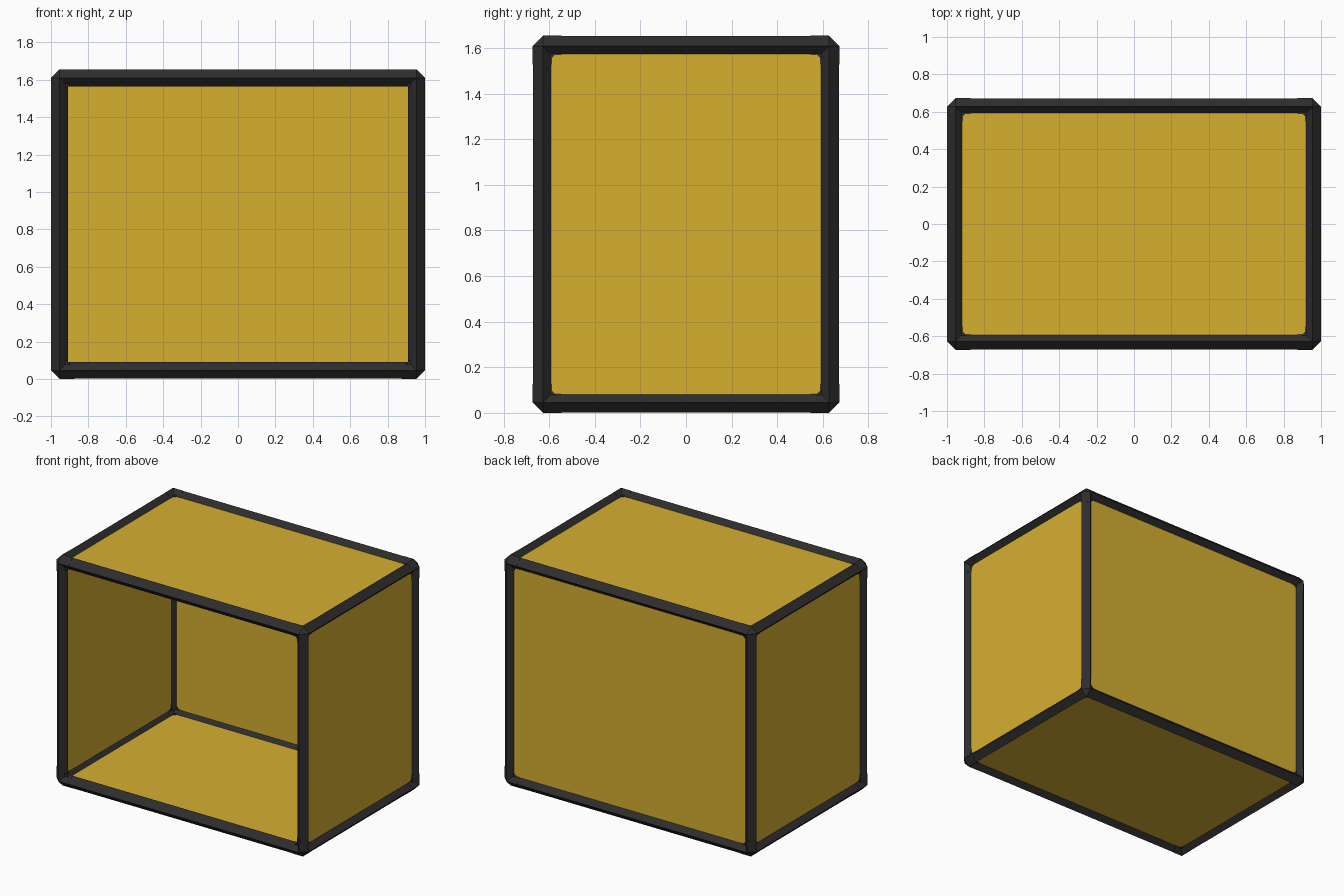
import bpy, bmesh
from itertools import product
from mathutils import Vector

default = bpy.data.objects.get("Cube")
if default:
    bpy.data.objects.remove(default)

SIZE = Vector((2.0, 1.346, 1.655))
MID = Vector((0, 0, SIZE.z / 2))
CORNER_R = 0.046      # half diagonal of the corner sleeves
BAR_R = 0.0445        # half diagonal of the bars
SLEEVE = 0.08         # sleeve reach from the corner centre
HALF = SIZE / 2 - Vector((CORNER_R,) * 3)
AXES = [Vector((1, 0, 0)), Vector((0, 1, 0)), Vector((0, 0, 1))]


def material(name, colour):
    mat = bpy.data.materials.new(name)
    mat.use_nodes = True
    mat.diffuse_color = colour
    bsdf = mat.node_tree.nodes["Principled BSDF"]
    bsdf.inputs["Base Color"].default_value = colour
    bsdf.inputs["Roughness"].default_value = 0.6
    return mat


BLACK = material("charcoal plastic", (0.027, 0.027, 0.028, 1))
YELLOW = material("mustard panel", (0.67, 0.43, 0.03, 1))


def add_hull(bm, points):
    verts = [bm.verts.new(p) for p in points]
    bmesh.ops.convex_hull(bm, input=verts)


def finish(bm, name, mat):
    bmesh.ops.dissolve_limit(bm, angle_limit=0.01, verts=bm.verts, edges=bm.edges)
    bmesh.ops.recalc_face_normals(bm, faces=bm.faces)
    mesh = bpy.data.meshes.new(name)
    bm.to_mesh(mesh)
    bm.free()
    mesh.materials.append(mat)
    obj = bpy.data.objects.new(name, mesh)
    bpy.context.collection.objects.link(obj)


def diamond(centre, axis, r):
    u, v = AXES[(axis + 1) % 3], AXES[(axis + 2) % 3]
    return [centre + d * r for d in (u, v, -u, -v)]


# Twelve diamond-section edge bars
for axis, name in enumerate(("width_bar", "depth_bar", "upright_bar")):
    for s, t in product((-1, 1), repeat=2):
        centre = MID.copy()
        centre[(axis + 1) % 3] += s * HALF[(axis + 1) % 3]
        centre[(axis + 2) % 3] += t * HALF[(axis + 2) % 3]
        reach = AXES[axis] * (HALF[axis] - SLEEVE + 0.01)
        bm = bmesh.new()
        add_hull(bm, diamond(centre - reach, axis, BAR_R) + diamond(centre + reach, axis, BAR_R))
        finish(bm, name, BLACK)

# Eight three-way corner joints: pointed sleeves and small fillet webs
for signs in product((-1, 1), repeat=3):
    c = MID + Vector(s * h for s, h in zip(signs, HALF))
    arms = [a * -s for a, s in zip(AXES, signs)]
    bm = bmesh.new()
    for i, arm in enumerate(arms):
        add_hull(bm, diamond(c, i, CORNER_R) + diamond(c + arm * SLEEVE, i, CORNER_R)
                 + [c - arm * CORNER_R])
        a, b = arms[(i + 1) % 3], arms[(i + 2) % 3]
        add_hull(bm, [p + arm * t for p in (c, c + a * 0.09, c + b * 0.09)
                      for t in (-0.014, 0.014)])
    finish(bm, "corner_joint", BLACK)

# Five thin panels; the front stays open
for name, axis, side in (("left_panel", 0, 1), ("right_panel", 0, -1), ("back_panel", 1, 1),
                         ("top_panel", 2, 1), ("bottom_panel", 2, -1)):
    centre = MID + AXES[axis] * HALF[axis] * side
    half = HALF.copy()
    half[axis] = 0.01
    bm = bmesh.new()
    add_hull(bm, [centre + Vector(s * h for s, h in zip(signs, half))
                  for signs in product((-1, 1), repeat=3)])
    finish(bm, name, YELLOW)
